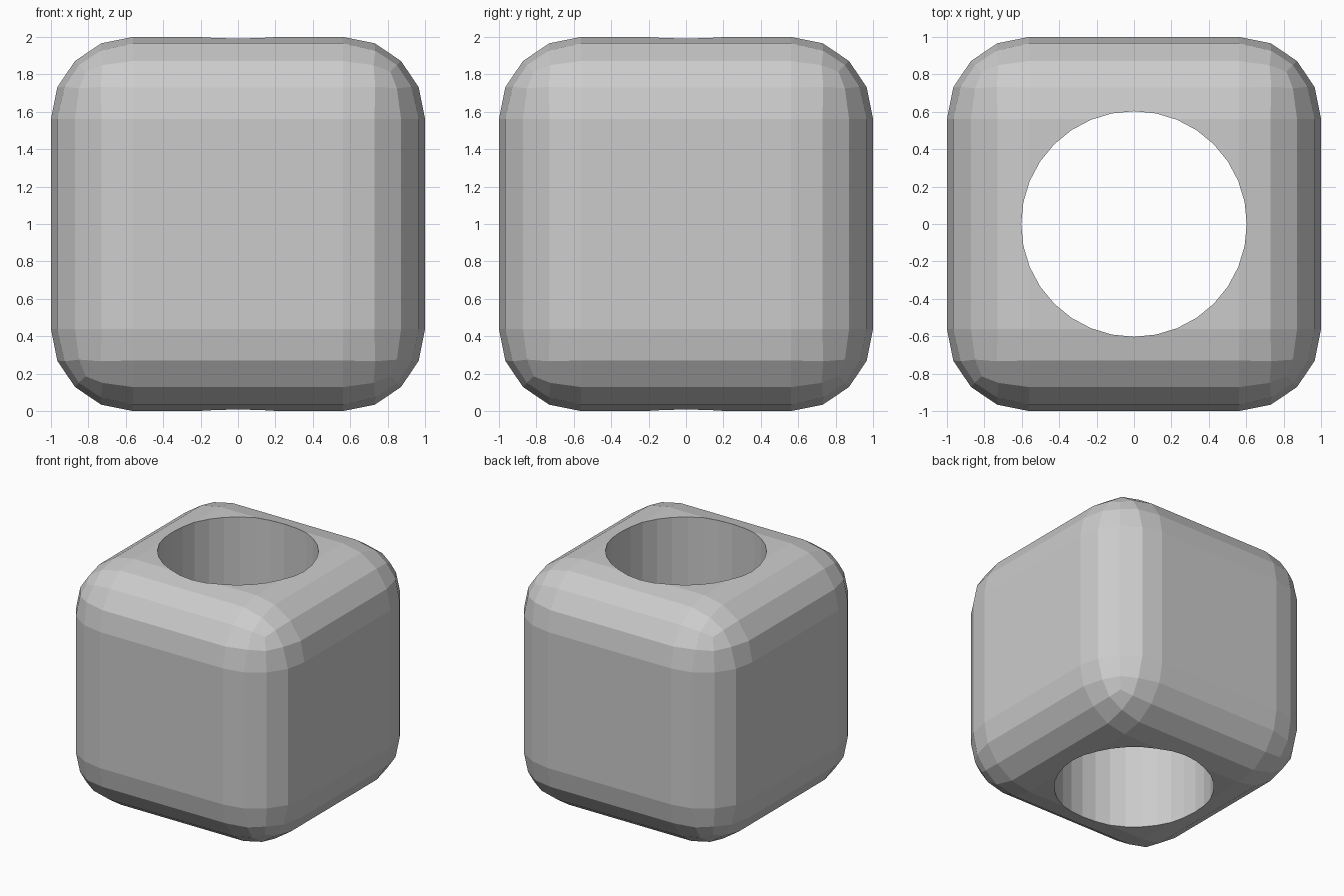
import bpy

if "Cube" in bpy.data.objects:
    bpy.data.objects.remove(bpy.data.objects["Cube"])

# Rounded cube body
bpy.ops.mesh.primitive_cube_add(size=2, location=(0, 0, 1))
body = bpy.context.object
body.name = "cube_bead"
bevel = body.modifiers.new("rounded_edges", 'BEVEL')
bevel.width = 0.438
bevel.segments = 4
bevel.limit_method = 'NONE'

# Cutter for the vertical through-hole
bpy.ops.mesh.primitive_cylinder_add(vertices=32, radius=0.603, depth=3, location=(0, 0, 1))
cutter = bpy.context.object
cutter.name = "hole_cutter"
cutter.hide_render = True

hole = body.modifiers.new("through_hole", 'BOOLEAN')
hole.operation = 'DIFFERENCE'
hole.solver = 'EXACT'
hole.object = cutter

# Bake the bevel and the hole, then drop the cutter
bpy.ops.object.select_all(action='DESELECT')
body.select_set(True)
bpy.context.view_layer.objects.active = body
for name in ("rounded_edges", "through_hole"):
    bpy.ops.object.modifier_apply(modifier=name)
bpy.data.objects.remove(cutter, do_unlink=True)
bpy.ops.object.shade_flat()
